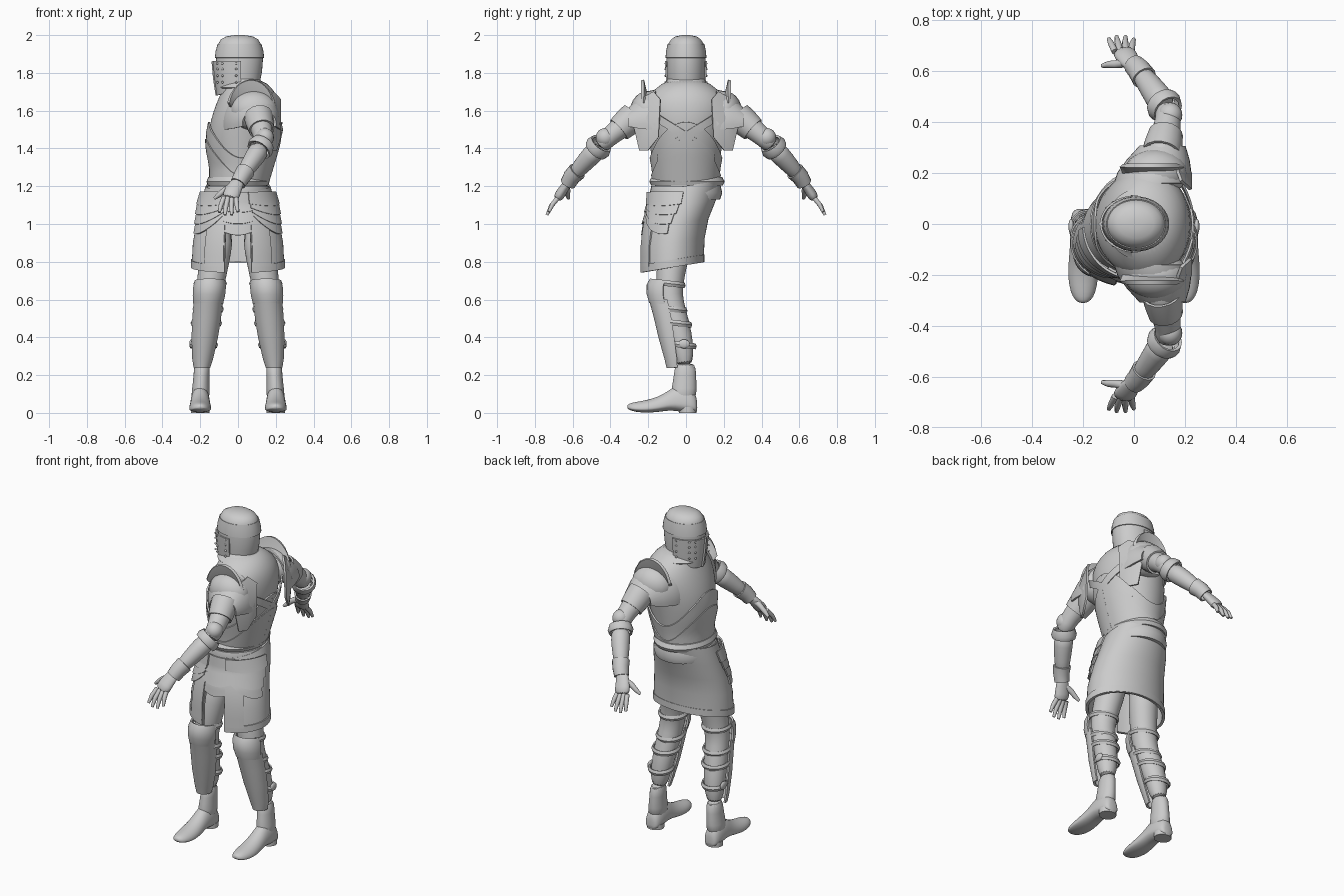
import bpy, bmesh
from math import sin, cos, radians, pi
from mathutils import Vector

if "Cube" in bpy.data.objects:
    bpy.data.objects.remove(bpy.data.objects["Cube"])

steel = bpy.data.materials.new("plain_steel_grey")
steel.use_nodes = True
GREY = (0.6, 0.6, 0.6, 1)
steel.diffuse_color = GREY
steel.node_tree.nodes["Principled BSDF"].inputs["Base Color"].default_value = GREY


def finish(name, bm, mirror=None, thick=0, sub=0, angle=40):
    """Turn a bmesh into a shaded object, optionally mirrored across x or y."""
    bmesh.ops.recalc_face_normals(bm, faces=bm.faces)
    me = bpy.data.meshes.new(name)
    bm.to_mesh(me)
    bm.free()
    ob = bpy.data.objects.new(name, me)
    bpy.context.collection.objects.link(ob)
    me.materials.append(steel)
    bpy.ops.object.select_all(action='DESELECT')
    ob.select_set(True)
    bpy.context.view_layer.objects.active = ob
    if thick:
        m = ob.modifiers.new("Thickness", 'SOLIDIFY')
        m.thickness, m.offset = thick, 0
    if sub:
        ob.modifiers.new("Smooth", 'SUBSURF').levels = sub
    if mirror:
        m = ob.modifiers.new("Mirror", 'MIRROR')
        m.use_axis = (mirror == 'x', mirror == 'y', False)
        m.use_mirror_merge = False
    for m in list(ob.modifiers):
        bpy.ops.object.modifier_apply(modifier=m.name)
    bpy.ops.object.shade_smooth_by_angle(angle=radians(angle))


def skin(name, rings, closed=True, caps=True, **kw):
    """Bridge a list of point rings."""
    bm = bmesh.new()
    vs = [[bm.verts.new(p) for p in r] for r in rings]
    n = len(vs[0])
    for a, b in zip(vs, vs[1:]):
        for i in range(n if closed else n - 1):
            j = (i + 1) % n
            bm.faces.new((a[i], a[j], b[j], b[i]))
    if closed and caps:
        bm.faces.new(vs[0])
        bm.faces.new(vs[-1])
    finish(name, bm, **kw)


def loft(name, rings, a0=0, a1=360, n=36, slope=0, **kw):
    """Stack ellipses (x, y, z, rx, ry, optional rise along x), or arcs of them; slope is the rise along y."""
    full = a1 - a0 == 360
    ang = [radians(a0 + (a1 - a0) * i / (n if full else n - 1)) for i in range(n)]
    pts = [[(x + rx * cos(a), y + ry * sin(a), z + sum(rise) * rx * cos(a) + slope * ry * sin(a))
            for a in ang] for x, y, z, rx, ry, *rise in rings]
    skin(name, pts, closed=full, **kw)


def limb(name, path, n=16, flat=1, **kw):
    """Round sections (x, y, z, r) set square to a path."""
    ps = [Vector(p[:3]) for p in path]
    rings = []
    for i, p in enumerate(ps):
        t = (ps[min(i + 1, len(ps) - 1)] - ps[max(i - 1, 0)]).normalized()
        u = (Vector((1, 0, 0)) - t * t.x).normalized()
        v = t.cross(u)
        r = path[i][3]
        rings.append([p + u * r * cos(2 * pi * k / n) + v * r * flat * sin(2 * pi * k / n)
                      for k in range(n)])
    skin(name, rings, **kw)


def ball(name, loc, size, **kw):
    bm = bmesh.new()
    bmesh.ops.create_uvsphere(bm, u_segments=20, v_segments=12, radius=1)
    for v in bm.verts:
        v.co = Vector([l + s * c for l, s, c in zip(loc, size, v.co)])
    finish(name, bm, **kw)


def surface(table, z, deg, grow=0):
    """Point on a body described by rows (x, y, z, rx, ry), pushed outwards by grow."""
    for a, b in zip(table, table[1:]):
        if z <= b[2]:
            break
    f = (z - a[2]) / (b[2] - a[2])
    x, y, z, rx, ry = [p + (q - p) * f for p, q in zip(a, b)]
    t = radians(deg)
    return (x + (rx + grow) * cos(t), y + (ry + grow) * sin(t), z)


def plate(name, table, a0, a1, low, high, grow, n=17, rows=6, **kw):
    """Plate lying on a body between two edges, each a function of t = 0..1 around the arc."""
    pts = []
    for r in range(rows + 1):
        ts = [i / (n - 1) for i in range(n)]
        pts.append([surface(table, low(t) + (high(t) - low(t)) * r / rows, a0 + (a1 - a0) * t, grow)
                    for t in ts])
    skin(name, pts, closed=False, thick=.009, **kw)


# Torso, facing -x
TORSO = [(.003, 0, 1.2, .138, .16), (.018, 0, 1.3, .153, .172), (.023, 0, 1.4, .178, .19),
         (.032, 0, 1.5, .19, .208), (.048, 0, 1.6, .178, .228), (.055, 0, 1.67, .157, .21),
         (.052, 0, 1.72, .13, .16), (.03, 0, 1.77, .095, .09)]
loft("torso", TORSO, sub=1)


def peak(t):
    return 1.35 + 0.19 * cos(2 * pi * t) ** 2


# Waist plates with peaked upper edges, and broad straps crossing the back
for k, (grow, drop) in enumerate([(.007, 0), (.013, .09)]):
    plate(f"waist_plate_{k + 1}", TORSO, 0, 360, lambda t: 1.21, lambda t: peak(t) - drop, grow, n=61)
for s in (-1, 1):
    plate("back_strap", TORSO, 50 * s, -42 * s, lambda t: 1.32 + .22 * t, lambda t: 1.37 + .22 * t,
          .012, rows=2)

# Helmet with sloping lower edge, brow band, visor and eye slit between them
loft("helmet", [(.008, 0, 1.725, .108, .094, .25), (.008, 0, 1.79, .119, .1, .12), (.008, 0, 1.87, .124, .103),
     (.008, 0, 1.92, .12, .1), (.008, 0, 1.955, .112, .093), (.008, 0, 1.978, .098, .078),
     (.008, 0, 1.993, .07, .056), (.008, 0, 2.0, .025, .02)])
loft("brow_band", [(.008, 0, 1.88, .128, .106), (.008, 0, 1.915, .124, .103), (.008, 0, 1.952, .114, .095)],
     caps=False, thick=.005)
loft("visor", [(.004, 0, 1.715, .113, .097, .3), (.004, 0, 1.79, .126, .104, .1), (.004, 0, 1.862, .134, .108)],
     85, 275, n=27, thick=.008)
loft("visor_keel", [(0, 0, 1.715, .116, .025, .3), (0, 0, 1.79, .13, .022, .1), (0, 0, 1.86, .137, .02)],
     110, 250, n=9, thick=.006)
for z in (1.75, 1.785, 1.82, 1.85):
    for a in (94, 128, 145):
        t = radians(a)
        ball("visor_rivet", (.133 * cos(t), .108 * sin(t), z), (.006, .006, .006), mirror='y')
loft("gorget", [(.03, 0, 1.72, .135, .14), (.02, 0, 1.745, .105, .105), (.012, 0, 1.78, .09, .085)],
     caps=False, thick=.008)

# Shoulder armour: dome, rear plate, wrapped side plate and upright fin
ball("shoulder_dome", (.085, .2, 1.6), (.125, .095, .105), mirror='y')
REAR = [(.135, .222, 1.66), (.145, .222, 1.46), (.2, .2, 1.39), (.245, .175, 1.39), (.27, .17, 1.5),
        (.29, .15, 1.6), (.24, .16, 1.66), (.17, .185, 1.7)]
bm = bmesh.new()
rim = [bm.verts.new((x, y, z)) for y, x, z in REAR]
hub = bm.verts.new((.222, .2, 1.56))
for i in range(len(rim)):
    bm.faces.new((hub, rim[i], rim[(i + 1) % len(rim)]))
finish("shoulder_rear_plate", bm, mirror='y', thick=.012, angle=60)
skin("shoulder_side_plate", [[(x + rx * cos(radians(a)), y, 1.53 + rz * sin(radians(a)))
     for a in range(-10, 191, 10)] for y, x, rx, rz in ((.16, .075, .148, .175), (.2, .08, .14, .168),
     (.25, .095, .118, .135), (.305, .112, .085, .075))], closed=False, mirror='y', thick=.012)
skin("shoulder_fin", [[(.07 + rx * cos(radians(a)), y, 1.6 + rz * sin(radians(a)))
     for a in range(15, 166, 10)] for y, rx, rz in ((.195, .11, .05), (.215, .118, .1), (.23, .125, .163))],
     closed=False, mirror='y', thick=.016)

# Arms
limb("upper_arm", [(.10, .22, 1.59, .07), (.112, .29, 1.55, .068), (.125, .36, 1.5, .058),
     (.137, .42, 1.45, .05), (.125, .46, 1.41, .05)], mirror='y', sub=1)
limb("upper_arm_guard", [(.108, .275, 1.57, .073), (.115, .31, 1.54, .071), (.125, .355, 1.5, .063)],
     mirror='y', caps=False, thick=.01)
ball("elbow_cop", (.142, .428, 1.458), (.048, .05, .05), mirror='y')
limb("elbow_rim", [(.133, .449, 1.426, .056), (.119, .465, 1.405, .066), (.11, .477, 1.392, .06)], mirror='y',
     caps=False, thick=.012)
limb("forearm_guard", [(.12, .46, 1.405, .056), (.095, .5, 1.365, .055), (.055, .555, 1.305, .047),
     (.012, .61, 1.24, .035)], mirror='y', sub=1)
limb("gauntlet_cuff", [(.04, .575, 1.28, .046), (.02, .605, 1.25, .042), (.0, .625, 1.215, .038)], mirror='y',
     caps=False, thick=.008)
limb("palm", [(.01, .612, 1.238, .034), (-.015, .637, 1.2, .04), (-.032, .662, 1.165, .047),
     (-.043, .682, 1.13, .045)], flat=.6, mirror='y', sub=1)
for i, reach in enumerate((.85, 1, 1, .82)):
    f = i - 1.5
    base = Vector((-.043 + f * .021, .677, 1.14))
    mid = base + Vector((f * .008 - .006, .037, -.045)) * reach
    tip = mid + Vector((f * .006 - .002, .022, -.047)) * reach
    limb("finger", [(*base, .0135), (*mid, .0125), (*tip, .008)], n=10, mirror='y')
limb("thumb", [(-.02, .637, 1.205, .02), (-.07, .628, 1.18, .016), (-.1, .627, 1.155, .014),
     (-.125, .622, 1.135, .008)], n=10, mirror='y')

# Belt and hips
loft("hips", [(0, -.05, .95, .16, .11), (0, -.02, 1.08, .17, .14), (0, 0, 1.22, .15, .165)])
loft("belt", [(0, .005, 1.205, .16, .19), (0, .005, 1.225, .167, .2), (0, .005, 1.25, .157, .186)])
loft("lower_belt", [(0, -.002, 1.13, .17, .183), (0, 0, 1.165, .176, .192), (0, 0, 1.2, .163, .184)])

# Skirt, open at the front, with hem, front panels and curved hip plates
SKIRT = [(0, -.076, .77, .24, .163), (0, -.072, .9, .233, .165), (0, -.055, 1.0, .215, .168),
         (0, -.02, 1.1, .195, .173), (0, 0, 1.2, .165, .185)]
loft("skirt", SKIRT, -73, 253, n=49, slope=.17, thick=.012)
loft("skirt_hem", [(0, -.076, z, .245, .168) for z in (.81, .77)], -72, 252, n=49, slope=.17, thick=.01)
plate("front_panel", SKIRT, -72, -44, lambda t: .775, lambda t: 1.1, .007, mirror='x')
for k in range(4):
    plate("hip_lame", SKIRT, -2 - 3 * k, -74 + 2 * k,
          lambda t: 1.095 - .052 * k + .012 * (1 - 2 * t) ** 2 + .03 * t * t * k,
          lambda t: 1.17 - .045 * k + .025 * t * k, .024 - k * .004, mirror='x')
for k in range(3):
    plate("front_lame", SKIRT, -122 + 5 * k, -58 - 5 * k,
          lambda t: 1.06 - .06 * k + .1 * (t - .5) ** 2, lambda t: 1.17 - .06 * k, .014 - k * .006)

# Legs
limb("leg", [(.1, -.03, 1.0, .09), (.122, -.07, .82, .083), (.15, -.092, .66, .073),
     (.157, -.08, .58, .069), (.17, -.045, .46, .068), (.18, -.018, .36, .06), (.19, -.005, .24, .047)],
     mirror='x', sub=1)
loft("knee_cop", [(.148, -.105, .7, .075, .08), (.15, -.112, .67, .081, .09), (.154, -.112, .62, .08, .09),
     (.158, -.105, .575, .073, .084)], 185, 355, n=21, thick=.012, mirror='x', slope=-.1)
loft("greave", [(.157, -.11, .6, .071, .08), (.166, -.088, .5, .07, .075), (.176, -.072, .4, .064, .068),
     (.187, -.056, .29, .05, .053), (.191, -.052, .24, .038, .045)], 172, 368, n=21, thick=.012, mirror='x')
for x, y, z, r in ((.147, -.09, .685, .078), (.158, -.075, .55, .073), (.168, -.05, .475, .073),
                   (.181, -.018, .36, .065)):
    loft("leg_strap", [(x, y, z - .014, r, r), (x, y, z, r + .006, r + .006), (x, y, z + .014, r, r)],
         -35, 215, n=25, thick=.008, mirror='x', slope=-.12)
ball("strap_buckle", (.247, -.01, .365), (.011, .03, .024), mirror='x')

# Boots: shaft, then foot sections along y with a flat underside (y, half width, sole, top)
loft("boot_shaft", [(.19, -.003, .27, .044, .055), (.193, -.005, .2, .041, .058), (.197, -.01, .13, .046, .067),
     (.2, -.014, .06, .052, .068)], mirror='x', sub=1)
BOOT = [(.06, .025, .005, .06), (.05, .045, 0, .11), (0, .052, 0, .15), (-.06, .052, .012, .145),
        (-.1, .053, .012, .112), (-.15, .058, .004, .085), (-.21, .061, .0, .067), (-.27, .05, .005, .058),
        (-.3, .032, .015, .05), (-.311, .012, .025, .04)]
skin("boot", [[(.2 + w * cos(t), y, lo + (hi - lo) * (.3 + (.7 if sin(t) > 0 else .3) * sin(t)))
     for t in [2 * pi * k / 20 for k in range(20)]] for y, w, lo, hi in BOOT], mirror='x', sub=1)
loft("boot_heel", [(.2, .01, 0, .05, .046), (.2, .01, .03, .05, .047)], mirror='x')
